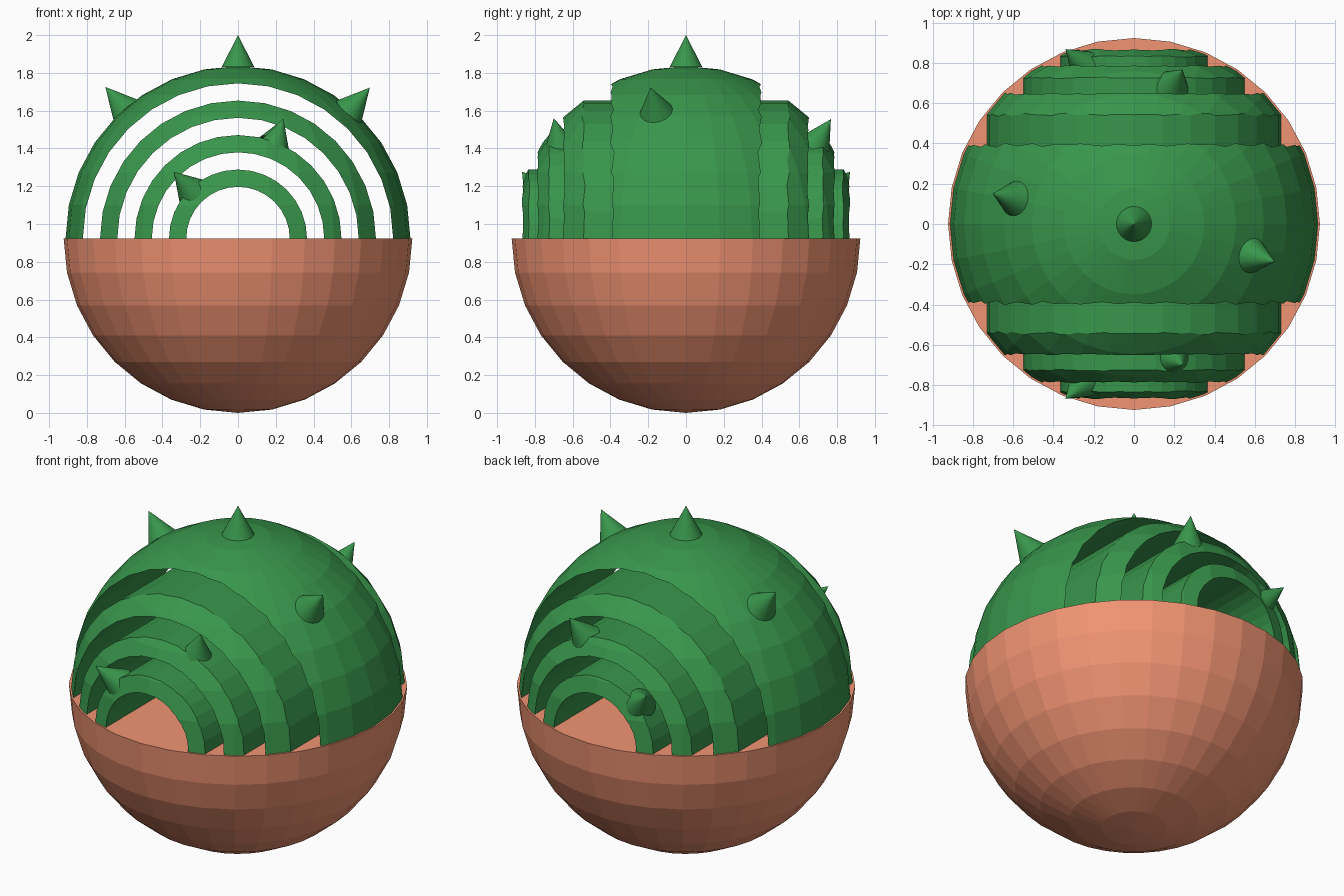
import bpy, bmesh, math
from mathutils import Vector

if "Cube" in bpy.data.objects:
    bpy.data.objects.remove(bpy.data.objects["Cube"])

CZ = 0.923            # height of the sphere centre
POT_R, DOME_R = 0.923, 0.913
STEP = DOME_R / 10    # ring and gap thickness
SPIKE_H = 0.17


def material(name, rgb):
    m = bpy.data.materials.new(name)
    m.diffuse_color = (*rgb, 1)
    m.use_nodes = True
    m.node_tree.nodes["Principled BSDF"].inputs["Base Color"].default_value = m.diffuse_color
    return m


GREEN = material("green", (0.04, 0.305, 0.072))
CLAY = material("terracotta", (0.88, 0.295, 0.17))


def make_object(name, bm, mat=None):
    bmesh.ops.recalc_face_normals(bm, faces=bm.faces)
    me = bpy.data.meshes.new(name)
    bm.to_mesh(me)
    bm.free()
    ob = bpy.data.objects.new(name, me)
    bpy.context.collection.objects.link(ob)
    if mat:
        me.materials.append(mat)
    return ob


def hemisphere(name, radius, upper, mat):
    bm = bmesh.new()
    bmesh.ops.create_uvsphere(bm, u_segments=32, v_segments=16, radius=radius)
    drop = [v for v in bm.verts if (v.co.z < -1e-4 if upper else v.co.z > 1e-4)]
    bmesh.ops.delete(bm, geom=drop, context='VERTS')
    bmesh.ops.holes_fill(bm, edges=[e for e in bm.edges if e.is_boundary], sides=0)
    bmesh.ops.translate(bm, verts=bm.verts, vec=(0, 0, CZ))
    return make_object(name, bm, mat)


def arch(radius):
    pts = [(radius * math.cos(math.pi * i / 16), radius * math.sin(math.pi * i / 16)) for i in range(17)]
    return [(radius, -0.1)] + pts + [(-radius, -0.1)]


def arch_cutter(name, outer, inner=None):
    profile = arch(outer) + (arch(inner)[::-1] if inner else [])
    bm = bmesh.new()
    face = bm.faces.new([bm.verts.new((x, -1.2, CZ + z)) for x, z in profile])
    ext = bmesh.ops.extrude_face_region(bm, geom=[face])
    bmesh.ops.translate(bm, vec=(0, 2.4, 0),
                        verts=[g for g in ext["geom"] if isinstance(g, bmesh.types.BMVert)])
    return make_object(name, bm)


def spike(name, tip, direction):
    """Cone ending at tip (relative to the sphere centre)."""
    d = Vector(direction).normalized()
    bm = bmesh.new()
    bmesh.ops.create_cone(bm, cap_ends=True, segments=32, radius1=0.087, radius2=0, depth=SPIKE_H)
    ob = make_object(name, bm, GREEN)
    ob.location = Vector((0, 0, CZ)) + Vector(tip) - d * SPIKE_H / 2
    ob.rotation_euler = d.to_track_quat('Z', 'Y').to_euler()


# Pot: solid lower hemisphere
hemisphere("pot", POT_R, False, CLAY)

# Dome: upper hemisphere cut into concentric arches
dome = hemisphere("arched_dome", DOME_R, True, GREEN)
for i, (o, n) in enumerate([(9, 8), (7, 6), (5, 4), (3, None)]):
    cutter = arch_cutter(f"gap_cutter_{i}", o * STEP, n * STEP if n else None)
    mod = dome.modifiers.new("gap", 'BOOLEAN')
    mod.operation, mod.solver, mod.object = 'DIFFERENCE', 'EXACT', cutter
    cutter.hide_render = True
    cutter.hide_set(True)

# Spikes standing radially on the outer shell
for i, d in enumerate([(0, 0, 1), (-0.70, 0.15, 0.80), (0.69, -0.185, 0.79)]):
    spike(f"top_spike_{i}", Vector(d).normalized() * 1.077, d)

# Spikes at both ends of the inner arches, leaning outwards
for name, tip, d in [
    ("front_upper_spike", (0.24, -0.70, 0.637), (0.05, -0.035, 0.157)),
    ("back_upper_spike", (0.24, 0.767, 0.632), (0.055, 0.087, 0.142)),
    ("front_lower_spike", (-0.34, -0.868, 0.353), (-0.105, -0.093, 0.113)),
    ("back_lower_spike", (-0.34, 0.868, 0.353), (-0.105, 0.093, 0.113)),
]:
    spike(name, tip, d)
